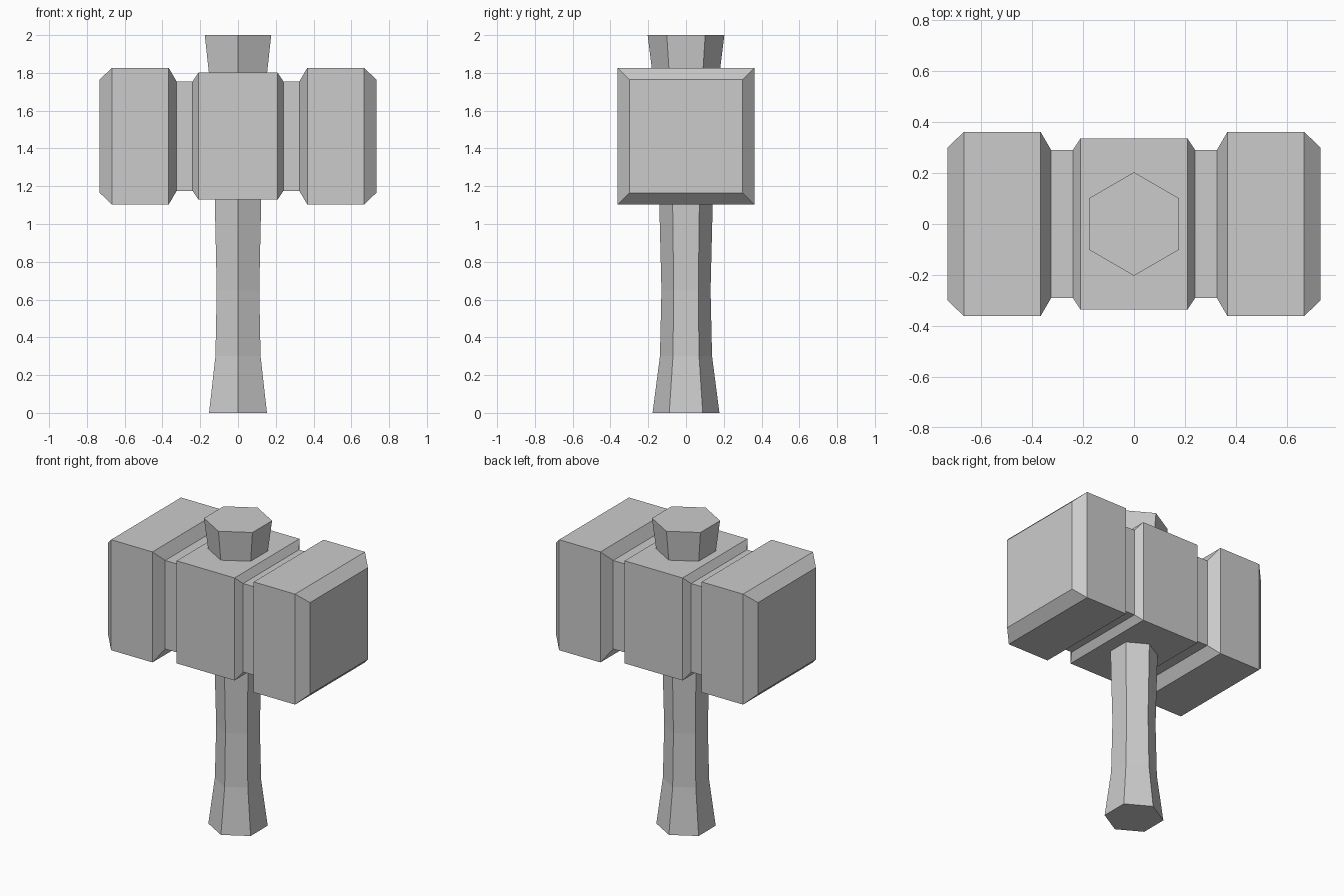
import bpy
import bmesh
import math
from mathutils import Vector

cube = bpy.data.objects.get("Cube")
if cube:
    bpy.data.objects.remove(cube, do_unlink=True)

grey = bpy.data.materials.new("plain grey")
grey.use_nodes = True
colour = (0.6, 0.6, 0.6, 1)
grey.diffuse_color = colour
grey.node_tree.nodes["Principled BSDF"].inputs["Base Color"].default_value = colour


def loft(name, rings):
    """Skin a row of equal-sided rings and cap both ends."""
    bm = bmesh.new()
    rows = [[bm.verts.new(p) for p in ring] for ring in rings]
    for a, b in zip(rows, rows[1:]):
        for i in range(len(a)):
            j = (i + 1) % len(a)
            bm.faces.new((a[i], a[j], b[j], b[i]))
    bm.faces.new(rows[0])
    bm.faces.new(rows[-1])
    bmesh.ops.recalc_face_normals(bm, faces=bm.faces)
    mesh = bpy.data.meshes.new(name)
    bm.to_mesh(mesh)
    bm.free()
    mesh.materials.append(grey)
    obj = bpy.data.objects.new(name, mesh)
    bpy.context.collection.objects.link(obj)
    return obj


def square(x, half):
    return [Vector((x, sy * half, HEAD_Z + sz * half))
            for sy, sz in ((-1, -1), (1, -1), (1, 1), (-1, 1))]


def hexagon(z, radius):
    angles = [math.radians(90 + 60 * i) for i in range(6)]
    return [Vector((radius * math.cos(a), radius * math.sin(a), z)) for a in angles]


# Hammer head: square section, mirrored profile of (x, half width)
HEAD_Z = 1.465
half_profile = [(0.21, 0.336), (0.24, 0.29), (0.325, 0.29),
                (0.367, 0.362), (0.667, 0.362), (0.732, 0.30)]
profile = [(-x, h) for x, h in reversed(half_profile)] + half_profile
loft("hammer_head", [square(x, h) for x, h in profile])

# Handle: hexagonal shaft, flared at the foot and above the head
shaft = [(0, 0.177), (0.3, 0.138), (0.65, 0.13), (1.13, 0.142),
         (1.8, 0.178), (2, 0.203)]
loft("handle", [hexagon(z, r) for z, r in shaft])
